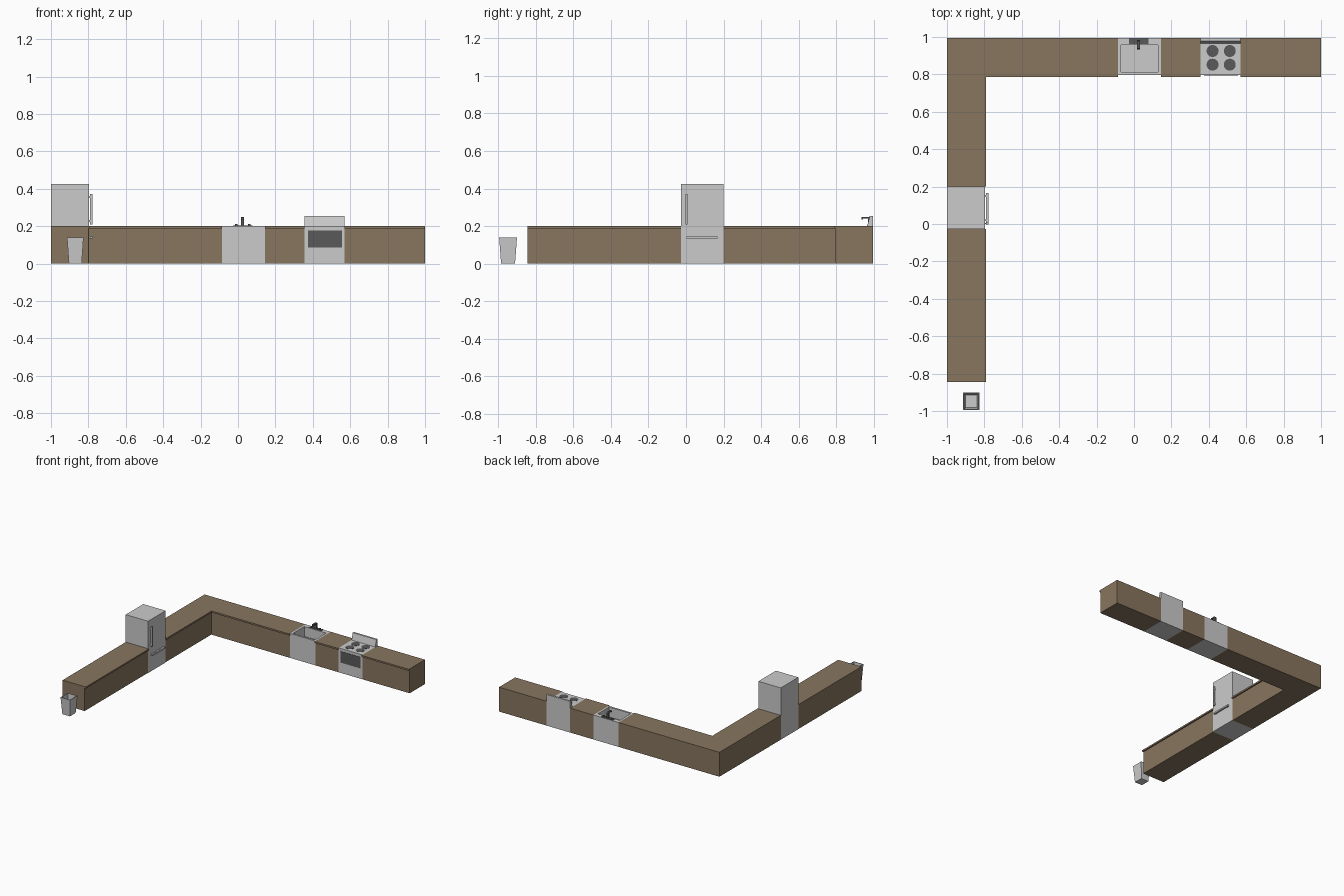
import bpy, bmesh
from mathutils import Vector

if "Cube" in bpy.data.objects:
    bpy.data.objects.remove(bpy.data.objects["Cube"])


def material(name, rgb):
    m = bpy.data.materials.new(name)
    m.diffuse_color = (*rgb, 1)
    m.use_nodes = True
    m.node_tree.nodes["Principled BSDF"].inputs["Base Color"].default_value = m.diffuse_color
    return m


WOOD = material("wood", (0.25, 0.18, 0.115))
DARK = material("dark", (0.1, 0.1, 0.1))


def finish(name, bm, mat=None):
    bmesh.ops.recalc_face_normals(bm, faces=bm.faces)
    me = bpy.data.meshes.new(name)
    bm.to_mesh(me)
    bm.free()
    if mat:
        me.materials.append(mat)
    ob = bpy.data.objects.new(name, me)
    bpy.context.collection.objects.link(ob)
    return ob


def box_bm(lo, hi):
    bm = bmesh.new()
    bmesh.ops.create_cube(bm, size=1)
    lo, hi = Vector(lo), Vector(hi)
    for v in bm.verts:
        v.co = (lo + hi) / 2 + v.co * (hi - lo)
    return bm


def box(name, lo, hi, mat=None):
    return finish(name, box_bm(lo, hi), mat)


def prism(name, pts, axis, a, b, mat=None):
    """Extrude a 2D outline along x (points are y,z) or z (points are x,y)."""
    bm = bmesh.new()
    put = (lambda p, t: (t, *p)) if axis == "x" else (lambda p, t: (*p, t))
    f = bm.faces.new([bm.verts.new(put(p, a)) for p in pts])
    ext = bmesh.ops.extrude_face_region(bm, geom=[f])["geom"]
    d = Vector((b - a, 0, 0)) if axis == "x" else Vector((0, 0, b - a))
    bmesh.ops.translate(bm, vec=d, verts=[v for v in ext if isinstance(v, bmesh.types.BMVert)])
    return finish(name, bm, mat)


def hollow(name, bm, rim, depth, shrink=1.0):
    """Inset the top face by rim and push it down to make an open basin."""
    bmesh.ops.recalc_face_normals(bm, faces=bm.faces)
    top = max(bm.faces, key=lambda f: f.calc_center_median().z)
    bmesh.ops.inset_individual(bm, faces=[top], thickness=rim)
    ext = bmesh.ops.extrude_discrete_faces(bm, faces=[top])["faces"][0]
    c = ext.calc_center_median()
    for v in ext.verts:
        v.co = c + (v.co - c) * shrink - Vector((0, 0, depth))
    return finish(name, bm)


def cylinder(name, x, y, z, r, h, mat, sides=24):
    bm = bmesh.new()
    bmesh.ops.create_cone(bm, cap_ends=True, segments=sides, radius1=r, radius2=r, depth=h)
    bmesh.ops.translate(bm, vec=(x, y, z + h / 2), verts=bm.verts)
    return finish(name, bm, mat)


B = 0.995              # back and front limit
TOP, SLAB = 0.2, 0.187  # worktop top and underside

# L-shaped corner, once for the cabinets and once for the overhanging worktop
for name, lip, z0, z1 in (("cabinet", 0, 0, SLAB), ("worktop", 0.01, SLAB, TOP)):
    e, f = -0.8 + lip, 0.797 - lip
    prism("corner_" + name, [(-1, 0.2), (e, 0.2), (e, f), (-0.085, f), (-0.085, B), (-1, B)],
          "z", z0, z1, WOOD)
    box("left_" + name, (-1, -0.845, z0), (e, -0.027, z1), WOOD)
    box("middle_" + name, (0.145, f, z0), (0.355, B, z1), WOOD)
    box("right_" + name, (0.57, f, z0), (1, B, z1), WOOD)

# Fridge with two bar handles
box("fridge", (-1, -0.027, 0), (-0.797, 0.2, 0.425))
box("door_handle", (-0.79, -0.003, 0.21), (-0.777, 0.008, 0.372))
box("drawer_handle", (-0.79, 0.003, 0.133), (-0.777, 0.167, 0.145))
for z in (0.222, 0.35):
    box("door_handle_mount", (-0.8, -0.001, z), (-0.788, 0.006, z + 0.01))
for y in (0.015, 0.145):
    box("drawer_handle_mount", (-0.8, y, 0.135), (-0.788, y + 0.01, 0.143))

# Sink unit: block with a rectangular basin
bm = box_bm((-0.085, 0.797, 0), (0.145, B, TOP))
bmesh.ops.recalc_face_normals(bm, faces=bm.faces)
top = max(bm.faces, key=lambda f: f.calc_center_median().z)
bmesh.ops.inset_individual(bm, faces=[top], thickness=0.022)
for v in top.verts:
    if v.co.y > 0.9:
        v.co.y = 0.958
ext = bmesh.ops.extrude_discrete_faces(bm, faces=[top])["faces"][0]
bmesh.ops.translate(bm, vec=(0, 0, -0.08), verts=ext.verts)
finish("sink", bm)

# Tap: base plate, two knobs and a bent spout
box("tap_base", (-0.028, 0.963, TOP), (0.078, 0.991, TOP + 0.004), DARK)
for x in (-0.01, 0.06):
    cylinder("tap_knob", x, 0.977, TOP, 0.007, 0.012, DARK, 12)
prism("tap_spout", [(0.985, 0.2), (0.985, 0.242), (0.978, 0.25), (0.938, 0.25), (0.934, 0.246),
                    (0.934, 0.236), (0.943, 0.236), (0.943, 0.242), (0.97, 0.242), (0.97, 0.2)],
      "x", 0.016, 0.032, DARK)

# Cooker with slanted back panel, window and four hobs
box("cooker", (0.355, 0.797, 0), (0.57, B, TOP))
prism("cooker_back_panel", [(0.965, TOP), (B, TOP), (B, 0.255), (0.979, 0.255)], "x", 0.355, 0.57)
box("oven_window", (0.375, 0.795, 0.085), (0.555, 0.8, 0.178), DARK)
for x in (0.42, 0.512):
    for y in (0.852, 0.925):
        cylinder("hob", x, y, TOP - 0.002, 0.032, 0.004, DARK)

# Tapered open bin
bm = box_bm((-0.914, -B, 0), (-0.826, -0.9, 0.14))
for v in bm.verts:
    if v.co.z < 0.01:
        v.co.x = -0.87 + (v.co.x + 0.87) * 0.78
        v.co.y = -0.9475 + (v.co.y + 0.9475) * 0.78
hollow("bin", bm, 0.007, 0.13, 0.8)
